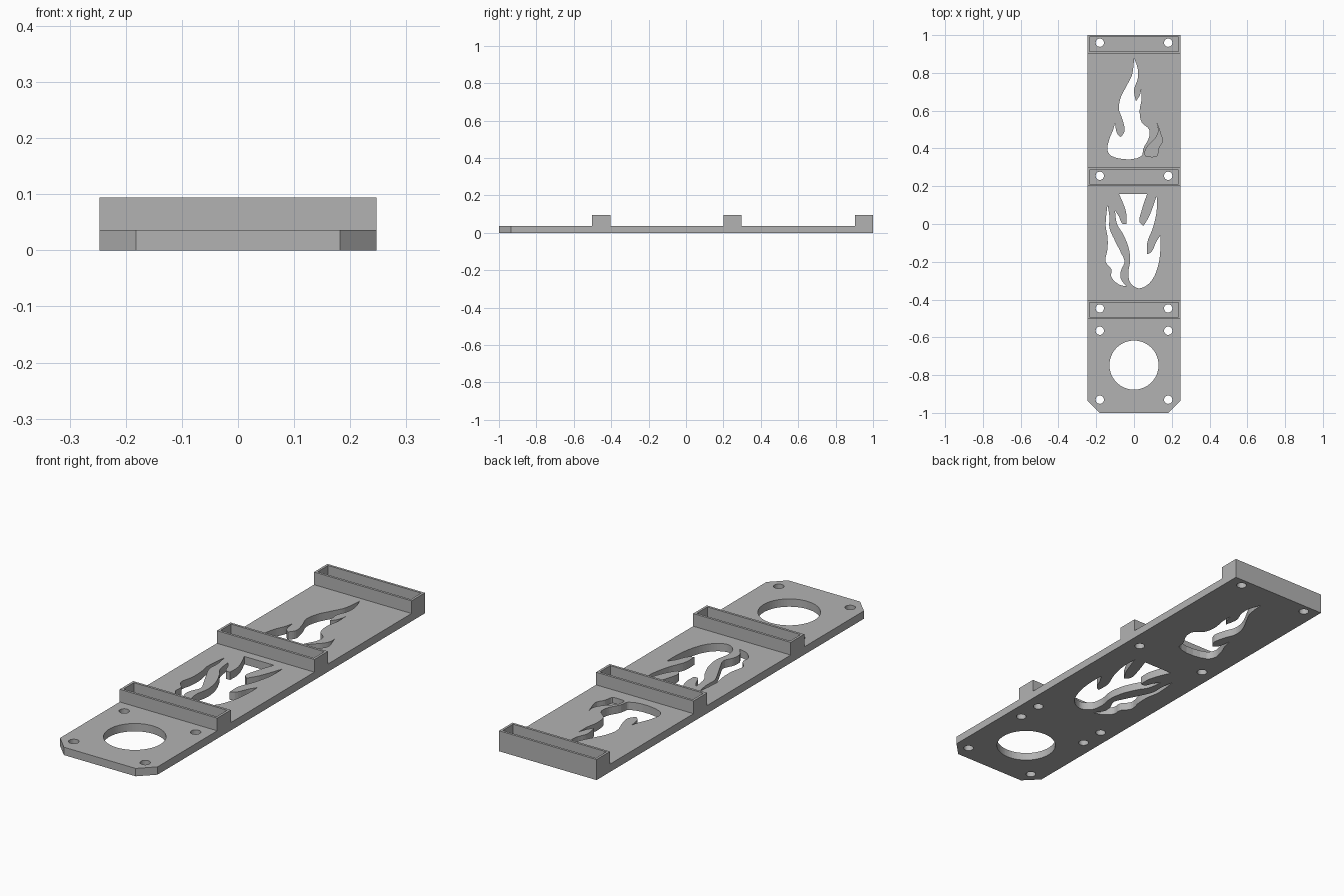
import bpy, bmesh, math
from mathutils import Vector

cube = bpy.data.objects.get("Cube")
if cube:
    bpy.data.objects.remove(cube, do_unlink=True)

HALF_W, THICK, TOP = 0.247, 0.036, 0.094
HOLE_X, HOLE_R, WALL = 0.181, 0.022, 0.011

grey = bpy.data.materials.new("plain grey")
grey.use_nodes = True
colour = (0.45, 0.45, 0.45, 1)
grey.diffuse_color = colour
grey.node_tree.nodes["Principled BSDF"].inputs["Base Color"].default_value = colour


def prism(name, outline, low, high):
    """Extrude a flat outline between two heights."""
    bm = bmesh.new()
    face = bm.faces.new([bm.verts.new((x, y, low)) for x, y in outline])
    side = bmesh.ops.extrude_face_region(bm, geom=[face])["geom"]
    verts = [v for v in side if isinstance(v, bmesh.types.BMVert)]
    bmesh.ops.translate(bm, verts=verts, vec=(0, 0, high - low))
    bmesh.ops.recalc_face_normals(bm, faces=bm.faces)
    mesh = bpy.data.meshes.new(name)
    bm.to_mesh(mesh)
    bm.free()
    mesh.materials.append(grey)
    obj = bpy.data.objects.new(name, mesh)
    bpy.context.collection.objects.link(obj)
    return obj


def rectangle(half_x, y0, y1):
    return [(-half_x, y0), (half_x, y0), (half_x, y1), (-half_x, y1)]


def circle(cx, cy, r, sides):
    turns = [math.tau * i / sides for i in range(sides)]
    return [(cx + r * math.cos(a), cy + r * math.sin(a)) for a in turns]


def smooth_outline(points, steps=5):
    """Closed curve through points given in hundredths, sharp at tight corners."""
    pts = [Vector(p) / 100 for p in points]
    n = len(pts)
    tangents = []
    for i, p in enumerate(pts):
        a, b = p - pts[i - 1], pts[(i + 1) % n] - p
        sharp = a.angle(b) > math.radians(80)
        direction = Vector((0, 0)) if sharp else (a.normalized() + b.normalized()) / 2
        tangents.append(direction)
    result = []
    for i, p in enumerate(pts):
        q = pts[(i + 1) % n]
        span = (q - p).length
        m0, m1 = tangents[i] * span, tangents[(i + 1) % n] * span
        for k in range(steps):
            t = k / steps
            h = t * t * (3 - 2 * t)
            result.append(p * (1 - h) + q * h
                          + m0 * t * (1 - t) ** 2 - m1 * t * t * (1 - t))
    return result


def cut(target, outline, low=-0.1, high=0.2):
    """Subtract a prism from the target and discard the cutter."""
    cutter = prism("cutter", outline, low, high)
    cutter.hide_render = True
    mod = target.modifiers.new("cut", "BOOLEAN")
    mod.operation, mod.solver, mod.object = "DIFFERENCE", "EXACT", cutter
    bpy.context.view_layer.objects.active = target
    bpy.ops.object.modifier_apply(modifier=mod.name)
    bpy.data.objects.remove(cutter, do_unlink=True)


# Base plate with two clipped front corners
base = prism("base_plate", [(-0.182, -1), (0.182, -1), (HALF_W, -0.935), (HALF_W, 1),
                            (-HALF_W, 1), (-HALF_W, -0.935)], 0, THICK)

# Large round opening and the paired screw holes
cut(base, circle(0, -0.747, 0.13, 64))
for y in (0.96, 0.255, -0.447, -0.565, -0.93):
    for side in (-1, 1):
        cut(base, circle(side * HOLE_X, y, HOLE_R, 24))

# Rear flame opening
rear_flame = [(0, 88), (2, 82), (2, 77), (0, 71), (1, 65), (3, 68), (4, 72), (4, 66),
              (3, 60), (4, 54), (8, 50), (8, 46), (5, 40), (4, 36), (-12, 36),
              (-14, 39), (-13, 45), (-11, 50), (-10, 54), (-9, 48), (-7, 46), (-5, 49),
              (-6, 55), (-8, 61), (-7, 67), (-4, 73), (-1, 79)]

# Shallow flame tongue beside it
side_tongue = [(12, 54), (14, 48), (15, 44), (13, 40), (12, 36), (6, 36), (6, 39),
               (8, 42), (11, 45), (13, 49)]

# Middle flame openings
slim_flame = [(-14, 10), (-13, 4), (-13, -2), (-10, -9), (-7, -15), (-5, -20), (-7, -25),
              (-7, -29), (-4, -33), (-8, -32), (-12, -28), (-12, -24), (-15, -20),
              (-14, -13), (-14, -7), (-15, -1)]
wide_flame = [(-8, 16), (7, 16), (4, 7), (3, 1), (5, -1), (8, 4), (12, 15), (12, 7),
              (10, -2), (7, -10), (7, -16), (9, -15), (12, -9), (14, -6), (14, -13),
              (13, -21), (10, -29), (6, -33), (2, -34), (-2, -31), (-3, -26), (-2, -19),
              (-3, -12), (-6, -5), (-9, 0), (-10, 7), (-8, 4), (-6, 0), (-4, 0),
              (-4, 5), (-5, 9)]
for flame in (rear_flame, slim_flame, wide_flame):
    cut(base, smooth_outline(flame))
cut(base, smooth_outline(side_tongue), low=0.01)

# Open-topped cross trays standing on the plate
for name, y0, y1 in (("front_tray", -0.503, -0.405), ("middle_tray", 0.2, 0.298),
                     ("rear_tray", 0.903, 1)):
    tray = prism(name, rectangle(HALF_W, y0, y1), THICK, TOP)
    cut(tray, rectangle(HALF_W - WALL, y0 + WALL, y1 - WALL))
